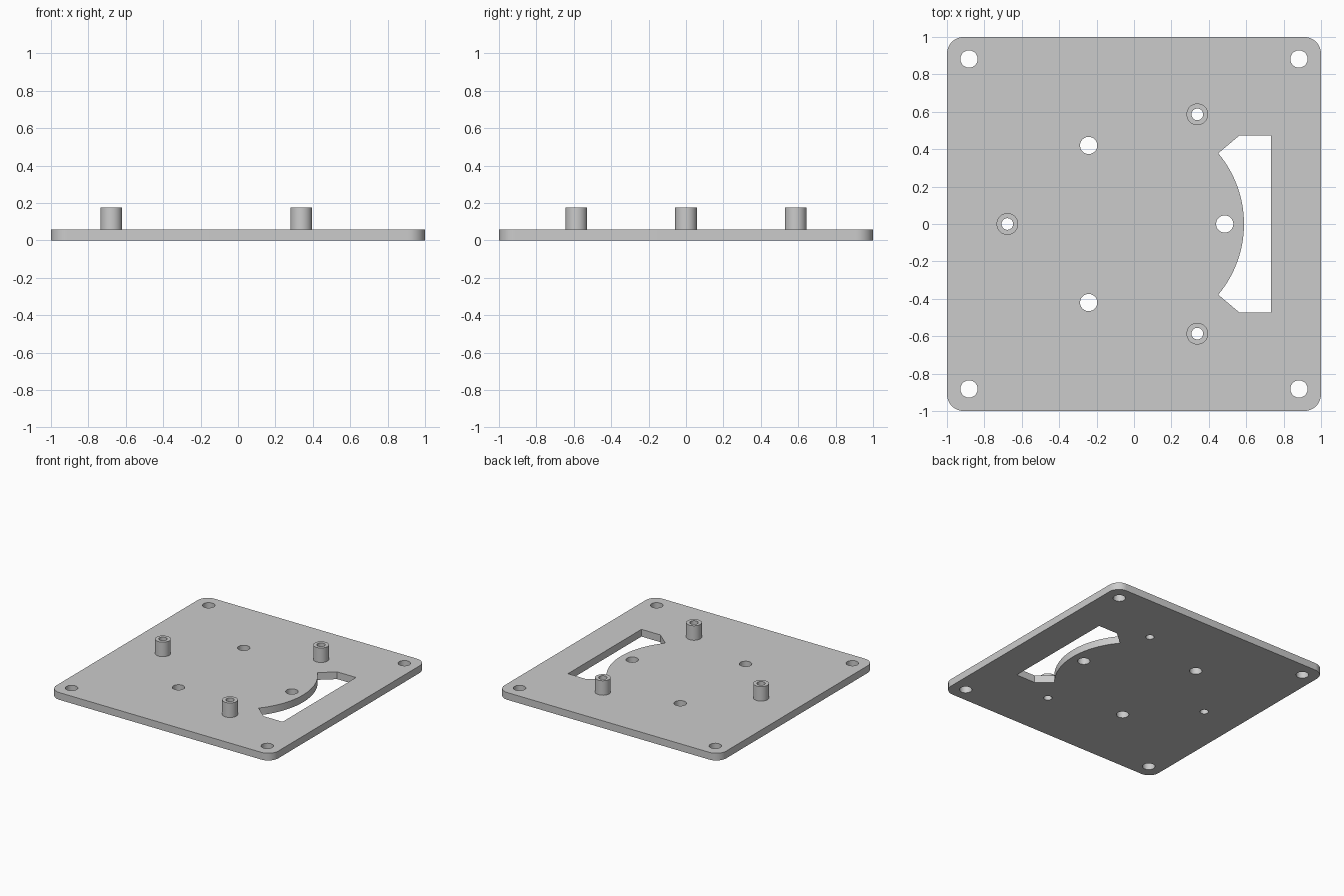
import bpy
import bmesh
from math import cos, sin, radians

PLATE_TOP, POST_TOP = 0.059, 0.177

cube = bpy.data.objects.get("Cube")
if cube:
    bpy.data.objects.remove(cube, do_unlink=True)

grey = bpy.data.materials.new("plain grey")
grey.use_nodes = True
grey.diffuse_color = (0.6, 0.6, 0.6, 1)
grey.node_tree.nodes["Principled BSDF"].inputs["Base Color"].default_value = (0.6, 0.6, 0.6, 1)


def arc(centre, radius, start, end, steps):
    """Points along an arc, angles in degrees."""
    angles = [radians(start + (end - start) * i / steps) for i in range(steps + 1)]
    return [(centre[0] + radius * cos(a), centre[1] + radius * sin(a)) for a in angles]


def circle(centre, radius, steps=48):
    return arc(centre, radius, 0, 360, steps)[:-1]


def polar(radius, angle):
    return radius * cos(radians(angle)), radius * sin(radians(angle))


def extrude_outline(name, loops, bottom, top, open_base=False):
    """Fill an outline with its holes and extrude it from bottom to top."""
    curve = bpy.data.curves.new(name + "_outline", "CURVE")
    curve.dimensions = "2D"
    curve.fill_mode = "BOTH"
    curve.extrude = (top - bottom) / 2
    for loop in loops:
        spline = curve.splines.new("POLY")
        spline.points.add(len(loop) - 1)
        for point, (x, y) in zip(spline.points, loop):
            point.co = (x, y, 0, 1)
        spline.use_cyclic_u = True
    helper = bpy.data.objects.new(name + "_helper", curve)
    bpy.context.collection.objects.link(helper)
    graph = bpy.context.evaluated_depsgraph_get()
    mesh = bpy.data.meshes.new_from_object(helper.evaluated_get(graph))
    bpy.data.objects.remove(helper, do_unlink=True)

    bm = bmesh.new()
    bm.from_mesh(mesh)
    bmesh.ops.remove_doubles(bm, verts=bm.verts, dist=1e-5)
    bmesh.ops.translate(bm, verts=bm.verts, vec=(0, 0, (top + bottom) / 2))
    bmesh.ops.recalc_face_normals(bm, faces=bm.faces)
    if open_base:
        base = [f for f in bm.faces if f.normal.z < -0.9]
        bmesh.ops.delete(bm, geom=base, context="FACES")
    bm.to_mesh(mesh)
    bm.free()
    mesh.materials.clear()
    mesh.materials.append(grey)

    part = bpy.data.objects.new(name, mesh)
    bpy.context.collection.objects.link(part)
    bpy.ops.object.select_all(action="DESELECT")
    part.select_set(True)
    bpy.context.view_layer.objects.active = part
    bpy.ops.object.shade_smooth_by_angle(angle=radians(30))
    return part


# Rounded square outline
corner = 0.09
inset = 1 - corner
outline = []
for i, (sx, sy) in enumerate([(1, 1), (-1, 1), (-1, -1), (1, -1)]):
    outline += arc((sx * inset, sy * inset), corner, 90 * i, 90 * i + 90, 12)

# Corner holes, and a ring of three inner holes
holes = [circle((x, y), 0.046) for x in (-0.882, 0.882) for y in (-0.882, 0.882)]
holes += [circle(polar(0.485, a), 0.046) for a in (0, 120, 240)]

# Slot curved along its inner side
slot = arc((0, 0), 0.588, -40, 40, 40)
slot += [(0.563, 0.473), (0.733, 0.473), (0.733, -0.473), (0.563, -0.473)]

# Hollow posts, bored through the plate
posts = {"back_post": 60, "right_post": 180, "front_post": 300}
bores = [circle(polar(0.677, a), 0.031) for a in posts.values()]

extrude_outline("base_plate", [outline, slot] + holes + bores, 0, PLATE_TOP)
for (name, angle), bore in zip(posts.items(), bores):
    wall = circle(polar(0.677, angle), 0.058)
    extrude_outline(name, [wall, bore], PLATE_TOP, POST_TOP, open_base=True)
